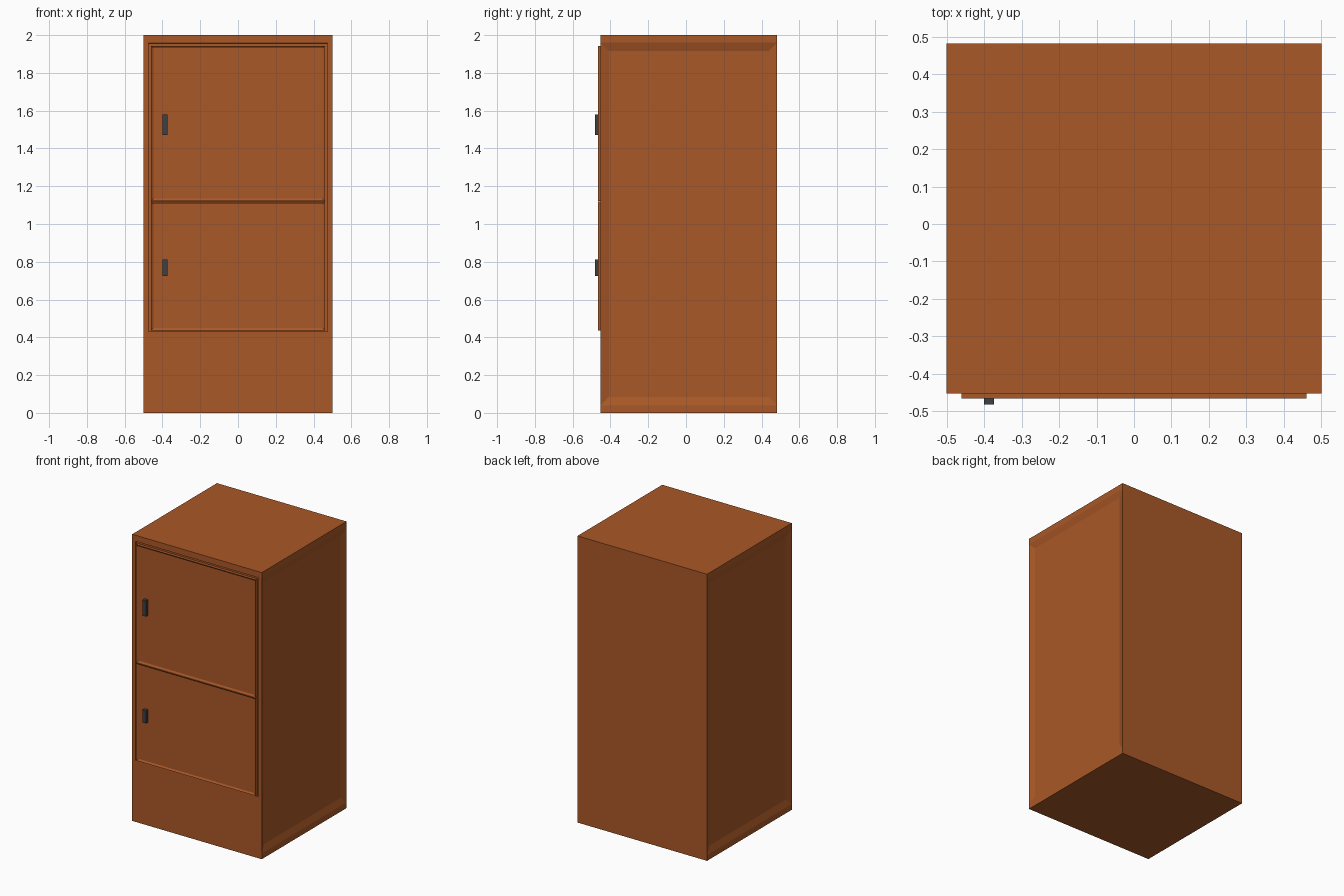
import bpy, bmesh
from mathutils import Vector

if "Cube" in bpy.data.objects:
    bpy.data.objects.remove(bpy.data.objects["Cube"])


def material(name, rgb):
    m = bpy.data.materials.new(name)
    m.diffuse_color = (*rgb, 1)
    m.use_nodes = True
    m.node_tree.nodes["Principled BSDF"].inputs["Base Color"].default_value = m.diffuse_color
    return m


WOOD = material("wood", (0.40, 0.098, 0.02))
DARK = material("dark_metal", (0.045, 0.05, 0.058))


def box(lo, hi):
    bm = bmesh.new()
    bmesh.ops.create_cube(bm, size=1)
    for v in bm.verts:
        v.co = Vector([(a + b) / 2 + c * (b - a) for a, b, c in zip(lo, hi, v.co)])
    return bm


def finish(bm, name, mat):
    me = bpy.data.meshes.new(name)
    bm.normal_update()
    bm.to_mesh(me)
    bm.free()
    me.materials.append(mat)
    ob = bpy.data.objects.new(name, me)
    bpy.context.collection.objects.link(ob)
    return ob


def facing(bm, axis, sign):
    # largest face looking along an axis
    bm.normal_update()
    return max((f for f in bm.faces if f.normal[axis] * sign > 0.99), key=lambda f: f.calc_area())


def inset(bm, face, thickness, depth=0.0):
    bmesh.ops.inset_region(bm, faces=[face], thickness=thickness, depth=depth, use_even_offset=True)


# cabinet body with top and bottom rims
bm = box((-0.5, -0.452, 0), (0.5, 0.482, 2))
for z in (0.04, 1.96):
    bmesh.ops.bisect_plane(bm, geom=bm.verts[:] + bm.edges[:] + bm.faces[:],
                           plane_co=(0, 0, z), plane_no=(0, 0, 1))
# sloped sunken panels on both sides
for sign in (-1, 1):
    inset(bm, facing(bm, 0, sign), 0.045, -0.014)
# shallow well behind the doors
front = facing(bm, 1, -1)
inset(bm, front, 0.025)
front = facing(bm, 1, -1)
for v in front.verts:
    v.co.z = 1.957 if v.co.z > 1 else 0.43
inset(bm, front, 0.001, -0.008)
finish(bm, "cabinet_body", WOOD)

# doors with thin raised edges, and their handles
for name, z0, z1, h0, h1 in (("upper", 1.122, 1.943, 1.47, 1.58),
                             ("lower", 0.437, 1.118, 0.725, 0.813)):
    bm = box((-0.46, -0.465, z0), (0.46, -0.443, z1))
    inset(bm, facing(bm, 1, -1), 0.012, -0.008)
    finish(bm, name + "_door", WOOD)
    finish(box((-0.40, -0.482, h0), (-0.374, -0.455, h1)), name + "_handle", DARK)
